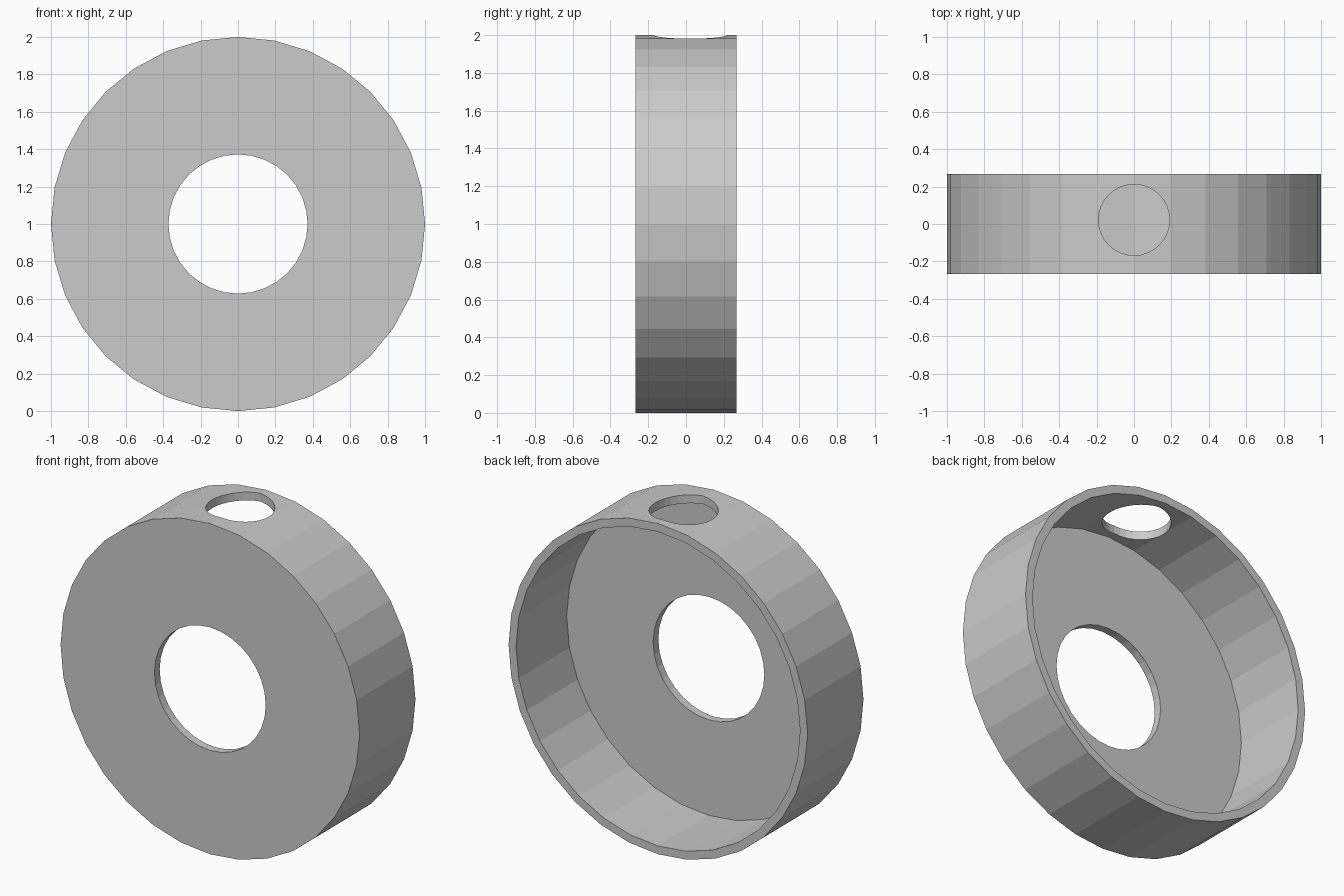
import bpy, bmesh
from math import sin, cos, pi

if "Cube" in bpy.data.objects:
    bpy.data.objects.remove(bpy.data.objects["Cube"])

SIDES = 32
HALF = 0.267     # half depth
WALL = 0.05

# Housing: closed L-shaped section (radius, y) turned about the y axis
section = [(1, -HALF), (1, HALF), (1 - WALL, HALF), (1 - WALL, -HALF + WALL),
           (0.372, -HALF + WALL), (0.372, -HALF)]
bm = bmesh.new()
rings = []
for r, y in section:
    rings.append([bm.verts.new((r * sin(2 * pi * i / SIDES), y,
                                1 + r * cos(2 * pi * i / SIDES)))
                  for i in range(SIDES)])
for k in range(len(rings)):
    a, b = rings[k], rings[(k + 1) % len(rings)]
    for i in range(SIDES):
        j = (i + 1) % SIDES
        bm.faces.new((a[i], a[j], b[j], b[i]))
bmesh.ops.recalc_face_normals(bm, faces=bm.faces)
mesh = bpy.data.meshes.new("round_housing")
bm.to_mesh(mesh)
bm.free()
housing = bpy.data.objects.new("round_housing", mesh)
bpy.context.collection.objects.link(housing)

# Drill for the hole in the top of the rim
bpy.ops.mesh.primitive_cylinder_add(vertices=32, radius=0.19, depth=0.6,
                                    location=(0, 0.022, 2))
drill = bpy.context.object
drill.name = "top_hole_cutter"
drill.hide_render = True
drill.hide_set(True)

cut = housing.modifiers.new("top_hole", 'BOOLEAN')
cut.operation = 'DIFFERENCE'
cut.solver = 'EXACT'
cut.object = drill
